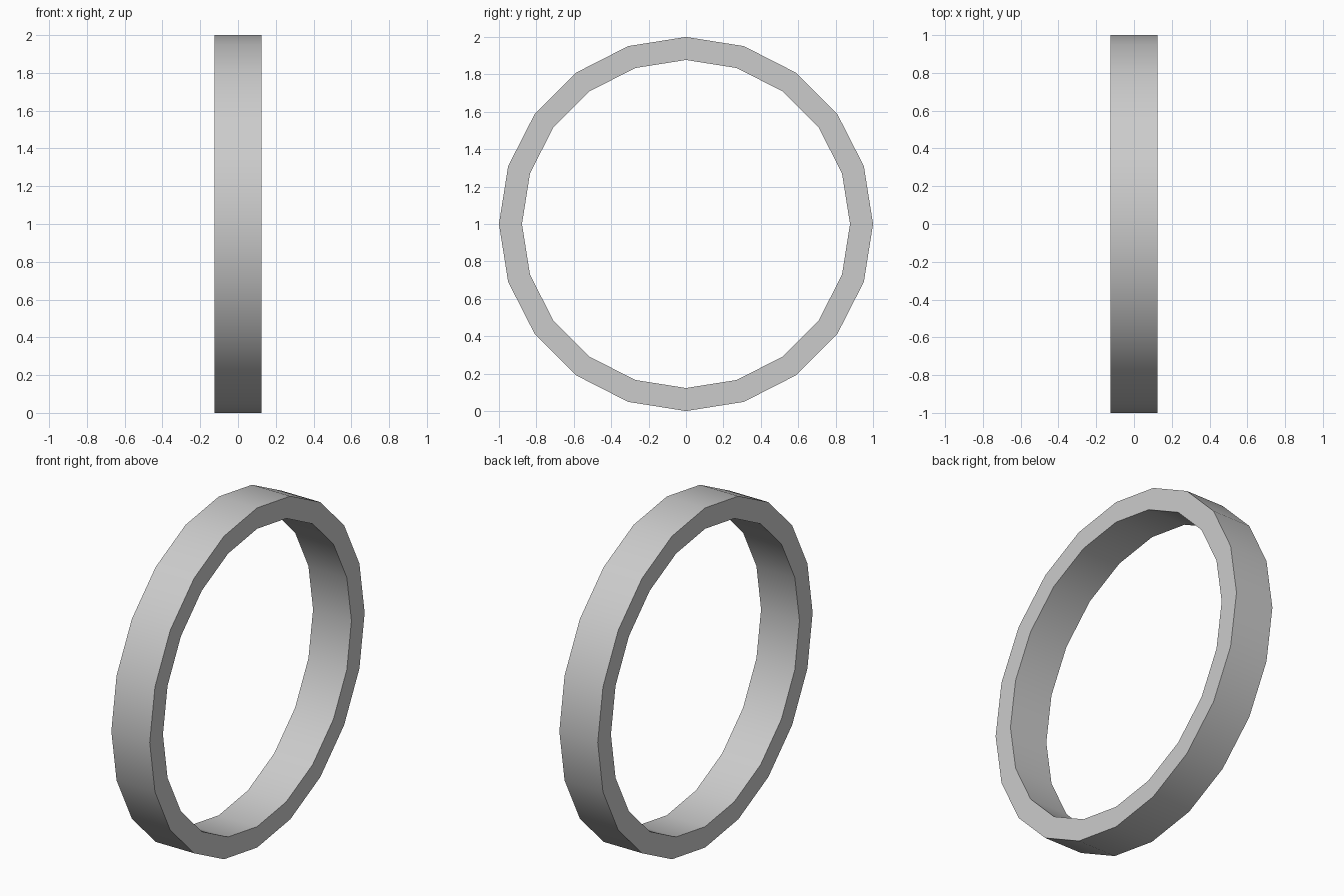
import bpy, bmesh
from math import sin, cos, pi, radians

if "Cube" in bpy.data.objects:
    bpy.data.objects.remove(bpy.data.objects["Cube"])

SIDES = 20
OUTER, INNER, HALF_WIDTH = 1.0, 0.877, 0.125

# Rectangular cross-section (x, radius) swept around the x axis
section = [(-HALF_WIDTH, INNER), (-HALF_WIDTH, OUTER),
           (HALF_WIDTH, OUTER), (HALF_WIDTH, INNER)]

bm = bmesh.new()
rings = []
for i in range(SIDES):
    a = 2 * pi * i / SIDES
    rings.append([bm.verts.new((x, r * sin(a), 1 + r * cos(a))) for x, r in section])
for i in range(SIDES):
    p, q = rings[i], rings[(i + 1) % SIDES]
    for j in range(4):
        k = (j + 1) % 4
        bm.faces.new((p[j], p[k], q[k], q[j]))
bmesh.ops.recalc_face_normals(bm, faces=bm.faces)

mesh = bpy.data.meshes.new("ring_band")
bm.to_mesh(mesh)
bm.free()
ring = bpy.data.objects.new("ring_band", mesh)
bpy.context.collection.objects.link(ring)

# Smooth around the band, crisp at the rims
bpy.context.view_layer.objects.active = ring
ring.select_set(True)
bpy.ops.object.shade_smooth_by_angle(angle=radians(30))
